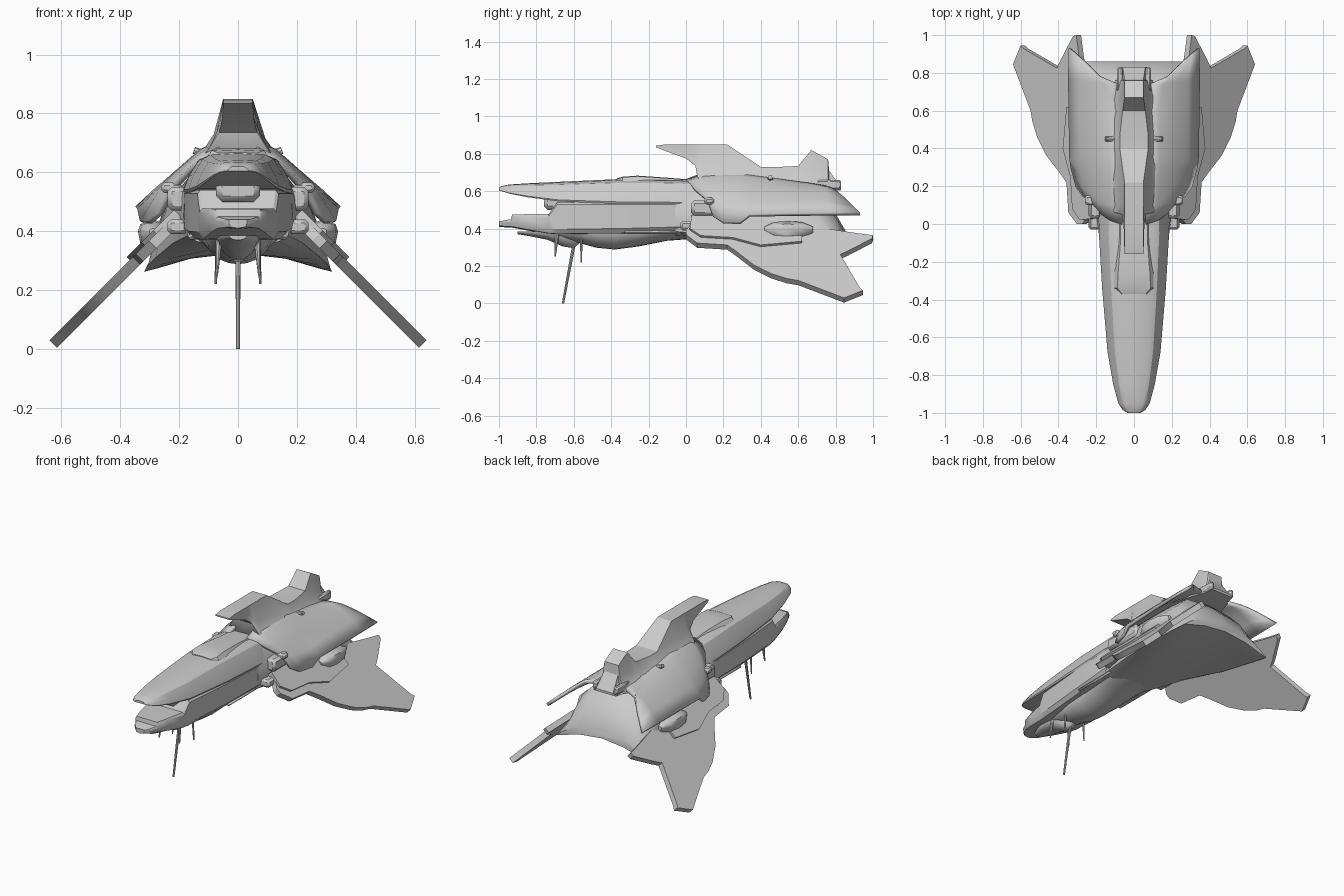
import bpy, bmesh, math
from mathutils import Vector


def finish(name, bm, angle=32, mirror=False, bevel=0.0, thick=0.0):
    bmesh.ops.remove_doubles(bm, verts=bm.verts, dist=1e-5)
    bmesh.ops.recalc_face_normals(bm, faces=bm.faces)
    me = bpy.data.meshes.new(name)
    bm.to_mesh(me)
    bm.free()
    me.shade_smooth()
    me.set_sharp_from_angle(angle=math.radians(angle))
    ob = bpy.data.objects.new(name, me)
    bpy.context.collection.objects.link(ob)
    if thick:
        m = ob.modifiers.new("thickness", 'SOLIDIFY')
        m.thickness, m.offset = thick, 0
    if bevel:
        m = ob.modifiers.new("bevel", 'BEVEL')
        m.width, m.segments, m.limit_method = bevel, 1, 'ANGLE'
    if mirror:
        ob.modifiers.new("mirror", 'MIRROR')
    return ob


def loft(name, sections, cx=0, **kw):
    """sections: (y, half profile [(x, z)] from top centre to bottom centre), centred on cx"""
    bm = bmesh.new()
    rings = []
    for y, half in sections:
        ring = list(half) + [(-x, z) for x, z in reversed(half) if x > 1e-6]
        rings.append([bm.verts.new((x + cx, y, z)) for x, z in ring])
    n = len(rings[0])
    for a, b in zip(rings, rings[1:]):
        for i in range(n):
            j = (i + 1) % n
            bm.faces.new((a[i], a[j], b[j], b[i]))
    bm.faces.new(rings[0])
    bm.faces.new(rings[-1])
    return finish(name, bm, **kw)


def slab(name, outline, normal, t, **kw):
    """flat plate: 3D outline thickened along its normal"""
    bm = bmesh.new()
    off = Vector(normal).normalized() * t / 2
    a = [bm.verts.new(Vector(p) + off) for p in outline]
    b = [bm.verts.new(Vector(p) - off) for p in outline]
    bm.faces.new(a)
    bm.faces.new(b[::-1])
    for i in range(len(a)):
        j = (i + 1) % len(a)
        bm.faces.new((a[i], b[i], b[j], a[j]))
    return finish(name, bm, **kw)


def box(name, x, y, z, bevel=0.008, mirror=True):
    mid = (z[0] + z[1]) / 2
    return slab(name, [(x[0], y[0], mid), (x[1], y[0], mid), (x[1], y[1], mid), (x[0], y[1], mid)],
                (0, 0, 1), z[1] - z[0], mirror=mirror, bevel=bevel)


def rod(name, p, q, r1, r2, mirror=False):
    p, q = Vector(p), Vector(q)
    bm = bmesh.new()
    bmesh.ops.create_cone(bm, cap_ends=True, segments=8, radius1=r1, radius2=r2, depth=(q - p).length)
    rot = (q - p).to_track_quat('Z', 'Y')
    for v in bm.verts:
        v.co = rot @ v.co + (p + q) / 2
    return finish(name, bm, mirror=mirror)


# upper nose hull: flat crown with sloping cheeks
def crown(w, t, b):
    h = t - b
    return [(0, t), (.55 * w, t - .04 * h), (.72 * w, t - .15 * h), (.9 * w, t - .55 * h),
            (w, b + .08 * h), (.97 * w, b), (0, b)]


loft("upper_nose_hull", [(y, crown(w, t, b)) for y, w, t, b in (
    (-1, .035, .62, .605), (-.985, .06, .627, .6), (-.95, .083, .635, .588), (-.85, .11, .642, .568),
    (-.68, .14, .65, .545), (-.35, .168, .665, .532), (-.05, .186, .662, .53), (.06, .18, .655, .52))])
loft("canopy_ridge", [(y, [(0, t), (w * .8, t - .003), (w, t - .03), (0, t - .04)]) for y, w, t in (
    (-.37, .08, .668), (-.34, .11, .677), (-.26, .105, .683), (-.1, .09, .672), (.05, .09, .66))])


# lower jaw rising into the flat sided middle hull
def flank(w, t, b):
    return [(0, t), (w * .93, t), (w, t - .012), (w, b + .025), (w * .88, b), (0, b - .005)]


loft("jaw_and_side_hull", [(y, flank(w, t, b)) for y, w, t, b in (
    (-1, .03, .435, .415), (-.97, .06, .445, .412), (-.935, .075, .45, .41), (-.93, .08, .475, .41),
    (-.85, .105, .477, .395), (-.735, .13, .477, .375), (-.69, .138, .54, .372),
    (-.35, .167, .54, .375), (0, .185, .54, .385), (.04, .18, .52, .4))])
box("hull_trim", (.10, .17), (-.33, .0), (.372, .39))
box("mouth_block", (-.075, .075), (-.76, -.6), (.5, .575), .02, mirror=False)

# rounded belly and chin sensors
def bowl(w, t, b):
    return [(0, t)] + [(w * math.cos(a), t - (t - b) * math.sin(a))
                       for a in (i * math.pi / 12 for i in range(6))] + [(0, b)]


loft("belly", [(y, bowl(w, .40, b)) for y, w, b in (
    (-.75, .05, .375), (-.68, .09, .345), (-.58, .1, .325), (-.48, .115, .298), (-.38, .12, .288),
    (-.25, .13, .305), (-.1, .15, .335), (.1, .16, .35))], angle=50)
loft("chin_sensor", [(y, bowl(w, .385, b)) for y, w, b in (
    (-.9, .03, .37), (-.84, .055, .36), (-.74, .075, .34), (-.66, .07, .305), (-.6, .05, .295),
    (-.56, .02, .33))], angle=50)
rod("centre_antenna", (0, -.6, .31), (0, -.658, 0), .009, .006)
rod("side_antenna", (.07, -.56, .35), (.076, -.56, .22), .007, .004, mirror=True)
rod("short_antenna", (.065, -.69, .37), (.072, -.70, .25), .012, .004, mirror=True)

# rear body: arched underside, top sloping down to a thin flared trailing edge
loft("rear_body", [
    (-.06, [(0, .64), (.14, .62), (.18, .54), (.185, .45), (.17, .385), (.14, .365), (.08, .355), (0, .35)]),
    (.2, [(0, .63), (.15, .6), (.205, .52), (.22, .44), (.22, .36), (.18, .345), (.1, .335), (0, .33)]),
    (.5, [(0, .61), (.17, .58), (.235, .5), (.26, .42), (.28, .31), (.24, .305), (.13, .315), (0, .325)]),
    (.7, [(0, .58), (.17, .56), (.25, .48), (.28, .4), (.305, .285), (.27, .285), (.15, .31), (0, .325)]),
    (.8, [(0, .48), (.16, .46), (.24, .4), (.28, .34), (.315, .27), (.28, .275), (.16, .308), (0, .325)]),
    (.86, [(0, .375), (.15, .36), (.23, .325), (.28, .295), (.32, .262), (.28, .272), (.16, .307), (0, .325)])],
    angle=45)


# tall dorsal fin: forward overhang, saddle and tail block
def fin(tw, t, bw, b):
    return [(0, t), (tw, t), (tw + (bw - tw) * .25, t + (b - t) * .5),
            (tw + (bw - tw) * .55, t + (b - t) * .75), (bw, b), (0, b)]


loft("dorsal_fin", [(y, fin(*s)) for y, s in (
    (-.16, (.05, .843, .05, .835)), (-.11, (.05, .85, .052, .815)), (0, (.05, .85, .055, .775)),
    (.05, (.05, .85, .065, .735)), (.06, (.05, .85, .10, .68)), (.09, (.05, .85, .14, .625)),
    (.22, (.05, .85, .18, .61)), (.40, (.075, .73, .205, .61)), (.47, (.075, .728, .195, .61)),
    (.6, (.06, .735, .15, .6)), (.67, (.05, .82, .13, .6)), (.76, (.05, .77, .1, .6)),
    (.765, (.05, .71, .09, .6)), (.83, (.06, .62, .08, .605)))], angle=28)
box("tail_fork", (.06, .09), (.7, .83), (.61, .66))
rod("spine_port", (.10, .45, .655), (.15, .45, .675), .016, .012, mirror=True)

# concave cowl panels sweeping out and back from the fin
rows = [
    [(.06, .0, .655), (.12, .02, .64), (.165, .05, .605), (.195, .09, .57), (.215, .12, .545)],
    [(.06, .09, .69), (.12, .1, .66), (.18, .12, .605), (.235, .14, .54), (.265, .15, .46)],
    [(.06, .2, .70), (.12, .2, .67), (.2, .2, .6), (.265, .2, .525), (.30, .2, .43)],
    [(.06, .29, .70), (.125, .29, .67), (.205, .29, .598), (.275, .29, .525), (.325, .29, .43)],
    [(.06, .35, .69), (.13, .35, .665), (.21, .35, .595), (.28, .35, .528), (.335, .34, .47)],
    [(.06, .6, .65), (.13, .6, .633), (.21, .6, .59), (.28, .6, .535), (.34, .6, .475)],
    [(.08, .74, .622), (.15, .74, .615), (.215, .75, .588), (.28, .76, .535), (.342, .77, .477)],
    [(.18, .78, .612), (.21, .81, .59), (.25, .85, .557), (.295, .89, .518), (.34, .93, .478)]]
bm = bmesh.new()
grid = [[bm.verts.new(p) for p in row] for row in rows]
for a, b in zip(grid, grid[1:]):
    for i in range(len(a) - 1):
        bm.faces.new((a[i], a[i + 1], b[i + 1], b[i]))
finish("cowl_panel", bm, mirror=True, thick=.02, angle=45)

# shoulder intakes, guards and flank pods between body and wing
box("shoulder_intake", (.17, .24), (.03, .3), (.47, .55), .015)
box("shoulder_hook", (.19, .26), (.1, .15), (.53, .565), .01)
box("lower_guard", (.17, .24), (-.03, .3), (.39, .44), .012)
loft("flank_pod", [(y, [(0, .40 + r), (r * 1.1, .40 + r * .6), (r * 1.3, .40), (r * 1.1, .40 - r), (0, .38 - r)])
     for y, r in ((.42, .01), (.47, .035), (.54, .04), (.62, .035), (.68, .01))], cx=.288, mirror=True, angle=50)

# drooping wings on a 45 degree plane
wing = [(.22, .04), (.265, 0), (.29, 0), (.335, .06), (.345, .22), (.38, .27), (.45, .36), (.50, .46),
        (.525, .54), (.535, .6), (.628, .845), (.588, .945), (.575, .93), (.395, .825), (.375, .87),
        (.31, .995), (.293, 1), (.28, .9), (.25, .7), (.22, .4)]
slab("wing", [(x, y, .645 - x) for x, y in wing], (1, 0, 1), .036, mirror=True)
root = [(.2, .03), (.27, .02), (.31, .08), (.32, .25), (.36, .4), (.34, .62), (.2, .62)]
slab("wing_root", [(x, y, .655 - x) for x, y in root], (1, 0, 1), .05, mirror=True)
